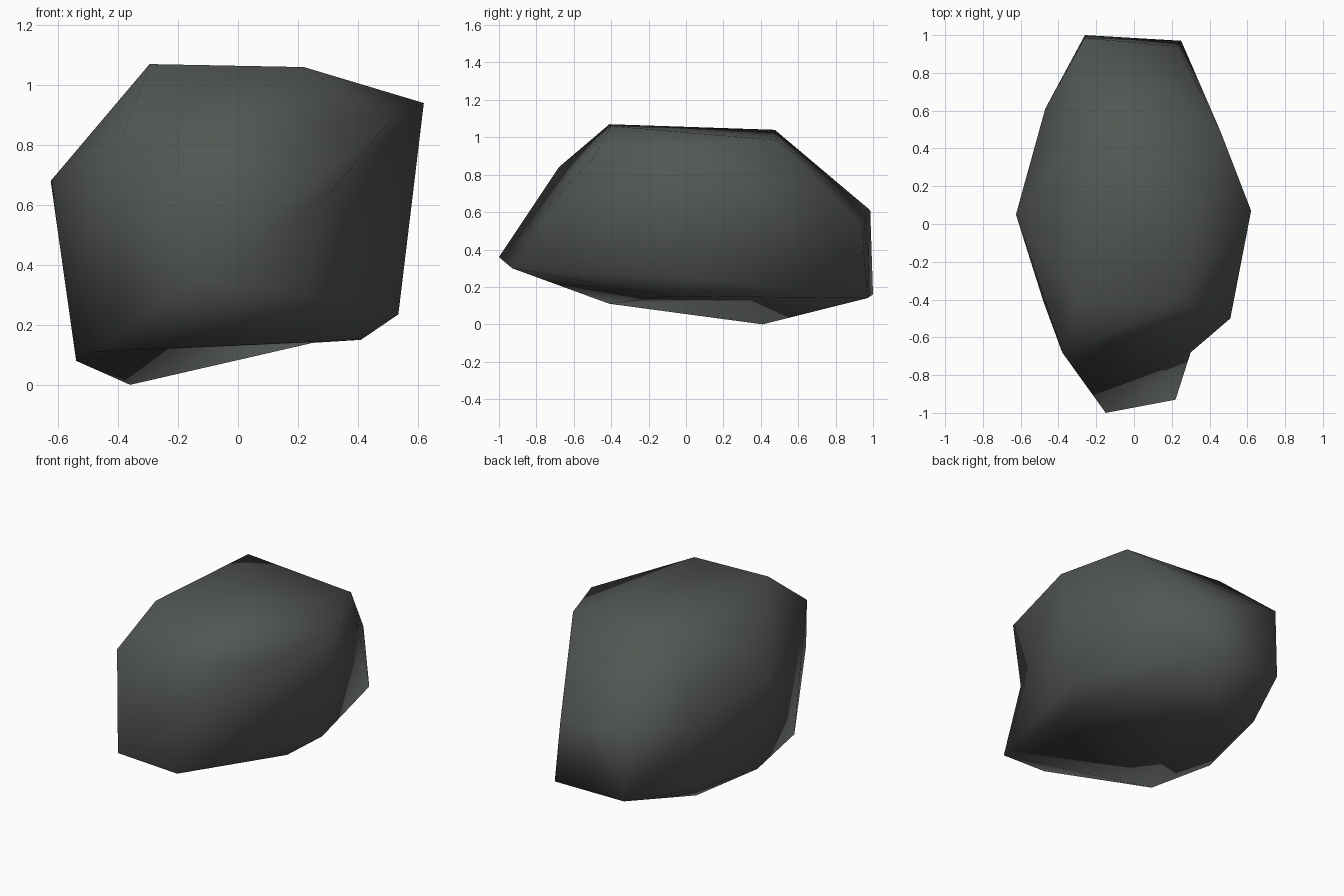
import bpy, bmesh
from mathutils import Vector

if "Cube" in bpy.data.objects:
    bpy.data.objects.remove(bpy.data.objects["Cube"])

# Corner points of the boulder, grouped in height bands
crown = [(-.295, -.41, 1.07), (.22, -.40, 1.06), (-.26, .475, 1.04), (.46, .485, .985)]
shoulder = [(.62, .07, .94), (.51, -.50, .885), (-.38, -.68, .84), (-.625, .05, .68),
            (-.47, .61, .55), (-.26, .985, .61), (.23, .94, .53)]
skirt = [(-.15, -1.0, .36), (.22, -.93, .30), (.535, .085, .235), (.25, .97, .14), (-.26, 1.0, .16)]
base = [(-.48, -.41, .11), (-.54, .05, .08), (-.36, .41, 0), (.41, -.09, .15), (-.45, .56, .12)]

# Faceted boulder body
bm = bmesh.new()
for p in crown + shoulder + skirt + base:
    bm.verts.new(p)
bmesh.ops.convex_hull(bm, input=bm.verts[:])
loose = [v for v in bm.verts if not v.link_faces]
bmesh.ops.delete(bm, geom=loose, context='VERTS')


def nearest(p):
    return min(bm.verts, key=lambda v: (v.co - Vector(p)).length)


def flip(p, q):
    """Swap the diagonal between two triangles, which makes a shallow hollow."""
    e = bm.edges.get((nearest(p), nearest(q)))
    if e:
        bmesh.ops.rotate_edges(bm, edges=[e], use_ccw=False)


# Small notch in the front right corner
a, b = nearest(shoulder[1]), nearest(skirt[1])
edge = bm.edges.get((a, b))
if edge:
    tips = [v for f in edge.link_faces for v in f.verts if v not in (a, b)]
    _, notch = bmesh.utils.edge_split(edge, a, .5)
    for tip in tips:
        bmesh.ops.connect_verts(bm, verts=[notch, tip])
    notch.co = (.30, -.68, .63)
bmesh.ops.triangulate(bm, faces=bm.faces[:])

# Hollows in the right side and the underside
flip(shoulder[1], skirt[2])
flip(base[3], base[2])

bmesh.ops.recalc_face_normals(bm, faces=bm.faces[:])
for f in bm.faces:
    f.smooth = True

mesh = bpy.data.meshes.new("boulder")
bm.to_mesh(mesh)
bm.free()
stone = bpy.data.materials.new("dark grey stone")
stone.diffuse_color = (.085, .095, .085, 1)
stone.use_nodes = True
stone.node_tree.nodes["Principled BSDF"].inputs["Base Color"].default_value = stone.diffuse_color
mesh.materials.append(stone)
bpy.context.collection.objects.link(bpy.data.objects.new("boulder", mesh))
